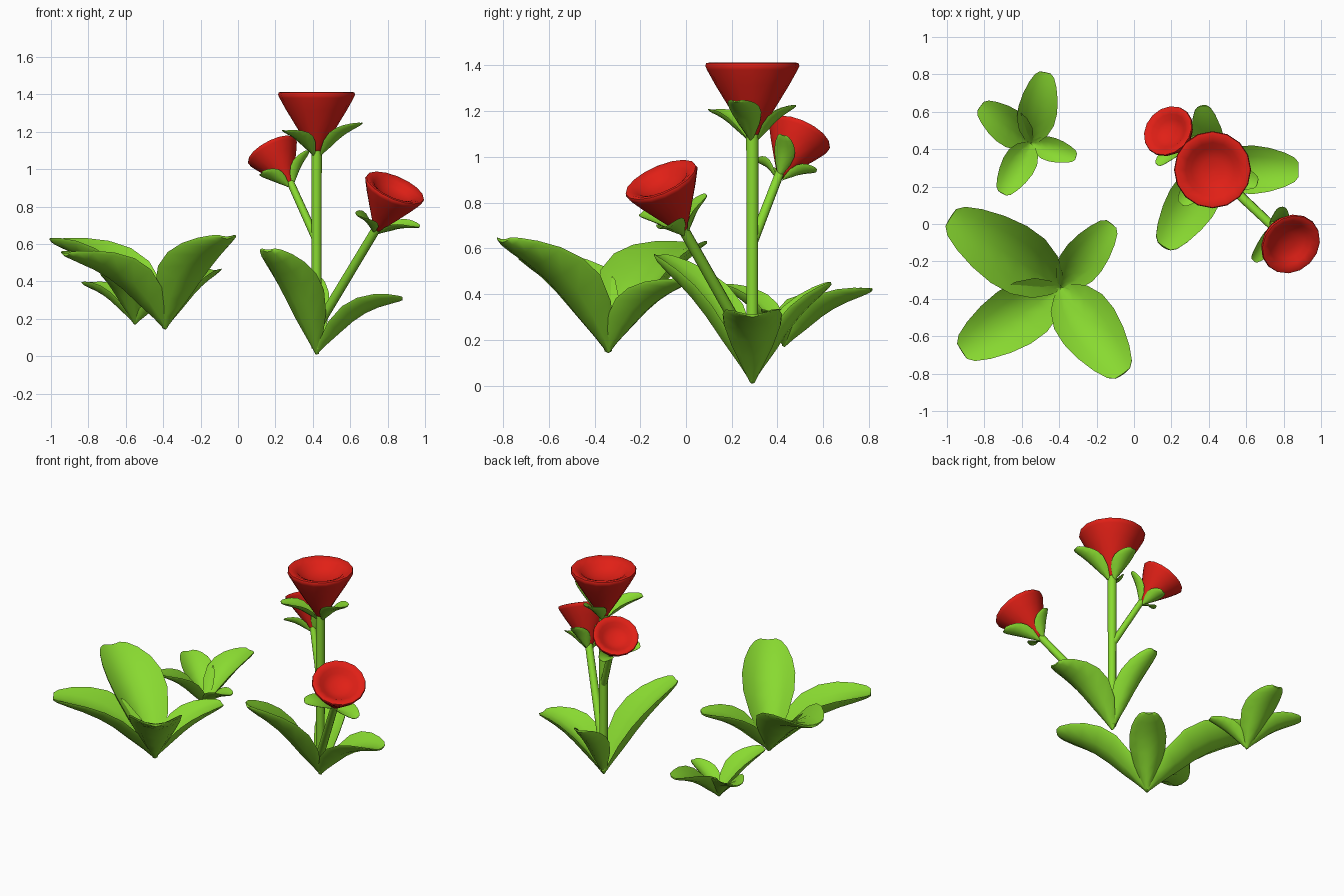
import bpy, bmesh, math
from mathutils import Vector, Matrix

if "Cube" in bpy.data.objects:
    bpy.data.objects.remove(bpy.data.objects["Cube"])

def material(name, rgb):
    m = bpy.data.materials.new(name)
    m.diffuse_color = (*rgb, 1)
    m.use_nodes = True
    m.node_tree.nodes["Principled BSDF"].inputs["Base Color"].default_value = m.diffuse_color
    return m

GREEN = material("leaf_green", (0.25, 0.70, 0.03))
RED = material("petal_red", (0.75, 0.014, 0.008))
Z = Vector((0, 0, 1))

def loft(name, rings, mat, matrix=Matrix()):
    """Skin equal-sized rings of points and cap both ends."""
    n = len(rings[0])
    verts = [matrix @ p for r in rings for p in r]
    faces = [(i * n + j, i * n + (j + 1) % n, (i + 1) * n + (j + 1) % n, (i + 1) * n + j)
             for i in range(len(rings) - 1) for j in range(n)]
    faces += [tuple(range(n))[::-1], tuple(range(len(verts) - n, len(verts)))]
    me = bpy.data.meshes.new(name)
    me.from_pydata(verts, [], faces)
    bm = bmesh.new()
    bm.from_mesh(me)
    bmesh.ops.recalc_face_normals(bm, faces=bm.faces)
    if bm.calc_volume(signed=True) < 0:
        bmesh.ops.reverse_faces(bm, faces=bm.faces)
    bm.to_mesh(me)
    bm.free()
    me.materials.append(mat)
    for p in me.polygons:
        p.use_smooth = True
    me.set_sharp_from_angle(angle=math.radians(60))
    ob = bpy.data.objects.new(name, me)
    bpy.context.collection.objects.link(ob)
    return ob

# Leaf outline: (position along the leaf, share of the half width)
OUTLINE = [(0, .08), (.1, .36), (.25, .72), (.42, .96), (.57, 1), (.72, .9),
           (.86, .71), (.96, .5), (1, .3)]
SECTION = [-1, -.55, 0, .55, 1]

def leaf(name, base, tip, width, bulge=.17, cup=.68, matrix=Matrix()):
    """Cupped leaf that rises from base and arches over to tip."""
    a, b = Vector(base), Vector(tip)
    run = b - a
    size = run.length
    side = run.cross(Z).normalized()
    ctrl = (a + b) / 2 + Z * bulge * size - Vector((run.x, run.y, 0)) * .06
    thick = .05 * size
    rings = []
    for t, w in OUTLINE:
        p = a * (1 - t) ** 2 + ctrl * 2 * t * (1 - t) + b * t * t
        tan = ((ctrl - a) * (1 - t) + (b - ctrl) * t).normalized()
        up = side.cross(tan)
        h = w * width / 2
        c = cup * h * (1 - .75 * t * t)
        th = thick * min(1, w * 1.3)
        top = [p + side * h * u + up * c * u * u for u in SECTION]
        low = [p + side * h * u * .97 + up * (c * u * u - th * (1 - .55 * u * u))
               for u in SECTION[::-1]]
        rings.append(top + low)
    return loft(name, rings, GREEN, matrix)

def stem(name, a, b, r0, r1, n=10):
    a, b = Vector(a), Vector(b)
    q = Z.rotation_difference(b - a)
    ring = lambda c, r: [c + q @ Vector((r * math.cos(k * math.tau / n), r * math.sin(k * math.tau / n), 0))
                         for k in range(n)]
    return loft(name, [ring(a, r0), ring(b, r1)], GREEN)

# Flower cup profile (radius, height) with a rolled rim and sunken middle
CUP = [(.015, -.002), (.035, .03), (.098, .13), (.162, .235), (.198, .3), (.206, .318), (.202, .33),
       (.185, .333), (.145, .315), (.115, .285), (.06, .265), (.01, .26)]
SEPALS = [((.24, -.07, .165), .14), ((-.17, -.18, .125), .13), ((-.01, .19, .145), .13)]

def flower(name, base, rim, scale, n=16):
    base = Vector(base)
    rot = Z.rotation_difference(Vector(rim) - base).to_matrix().to_4x4()
    m = Matrix.Translation(base) @ rot @ Matrix.Scale(scale, 4)
    rings = [[Vector((r * math.cos(k * math.tau / n), r * math.sin(k * math.tau / n), z))
              for k in range(n)] for r, z in CUP]
    loft(name + "_petals", rings, RED, m)
    for i, (tip, w) in enumerate(SEPALS):
        out = Vector((tip[0], tip[1], 0)).normalized() * .022
        leaf(f"{name}_sepal_{i + 1}", out - Z * .01, tip, w, .17, .6, m)

# Flowering plant: stems, blooms and leaves
root = (.42, .29, .01)
stem("main_stem", (.42, .29, .04), (.42, .29, 1.10), .026, .028)
stem("back_branch", (.42, .29, .62), (.28, .41, .93), .022, .02)
stem("front_branch", (.42, .29, .15), (.745, -.015, .69), .026, .024)
flower("top_flower", (.42, .29, 1.08), (.42, .29, 1.41), 1)
flower("back_flower", (.28, .41, .91), (.18, .50, 1.10), .70)
flower("front_flower", (.74, -.01, .67), (.84, -.11, .90), .82)

# Leaf clusters: root point, then (tip, width, bulge) for every leaf
CLUSTERS = {
    "flower_plant": (root, [((.16, -.12, .57), .27, .17), ((.88, .29, .31), .26, .27),
                            ((.365, .63, .45), .18, .2)]),
    "large_plant": ((-.39, -.34, .145), [((-.98, .035, .62), .36, .2), ((-.92, -.68, .55), .33, .2),
                                         ((-.06, -.80, .64), .33, .17), ((-.12, .0, .46), .23, .2)]),
    "small_plant": ((-.55, .43, .17), [((-.475, .81, .42), .21, .19), ((-.82, .63, .39), .2, .19),
                                       ((-.31, .36, .33), .13, .19), ((-.705, .165, .44), .18, .19)]),
}
for plant, (base, leaves) in CLUSTERS.items():
    for i, (tip, w, bulge) in enumerate(leaves):
        leaf(f"{plant}_leaf_{i + 1}", base, tip, w, bulge)
